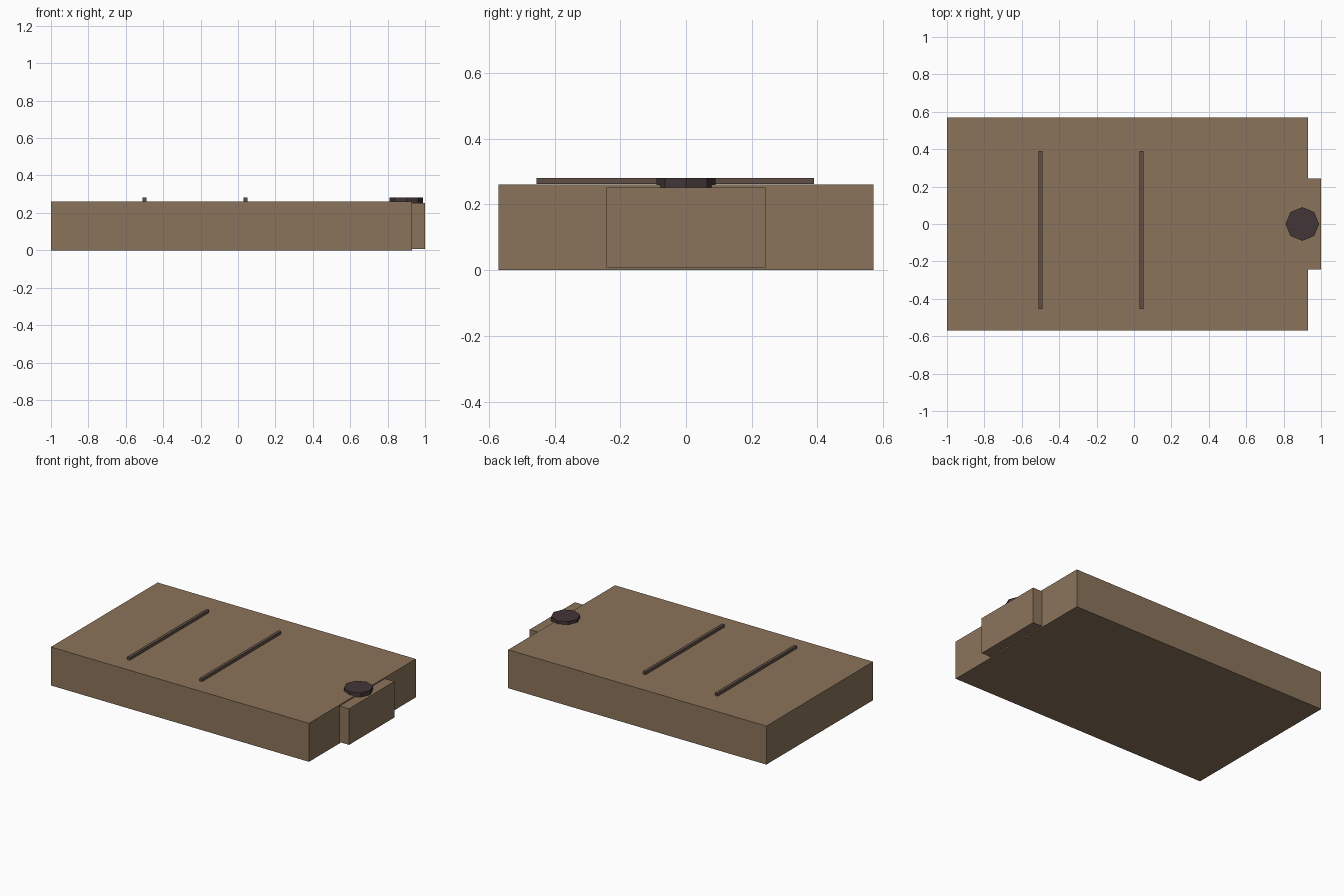
import bpy
import math

if "Cube" in bpy.data.objects:
    bpy.data.objects.remove(bpy.data.objects["Cube"])


def material(name, rgb):
    m = bpy.data.materials.new(name)
    m.diffuse_color = (*rgb, 1.0)
    m.use_nodes = True
    m.node_tree.nodes["Principled BSDF"].inputs["Base Color"].default_value = m.diffuse_color
    return m


tan = material("tan_brown", (0.26, 0.175, 0.105))
bar_brown = material("bar_brown", (0.117, 0.078, 0.061))
dark = material("dark_knob", (0.056, 0.037, 0.039))


def box(name, lo, hi, mat):
    bpy.ops.mesh.primitive_cube_add(
        size=1, location=[(a + b) / 2 for a, b in zip(lo, hi)])
    ob = bpy.context.object
    ob.name = name
    ob.scale = [b - a for a, b in zip(lo, hi)]
    bpy.ops.object.transform_apply(location=False, rotation=False, scale=True)
    ob.data.materials.append(mat)
    return ob


# Main slab and the end block projecting from its right side
box("body", (-1.0, -0.57, 0.0), (0.93, 0.57, 0.26), tan)
box("end_block", (0.93, -0.242, 0.008), (1.0, 0.242, 0.252), tan)

# Two thin raised bars across the top
for i, x in enumerate((-0.5, 0.04)):
    box(f"top_bar_{i + 1}", (x - 0.01, -0.455, 0.262),
        (x + 0.01, 0.39, 0.281), bar_brown)

# Eight-sided knob, partly sunk into the top
bpy.ops.mesh.primitive_cylinder_add(
    vertices=8, radius=0.09, depth=0.03, location=(0.9, 0.0, 0.266))
knob = bpy.context.object
knob.name = "knob"
knob.data.materials.append(dark)
